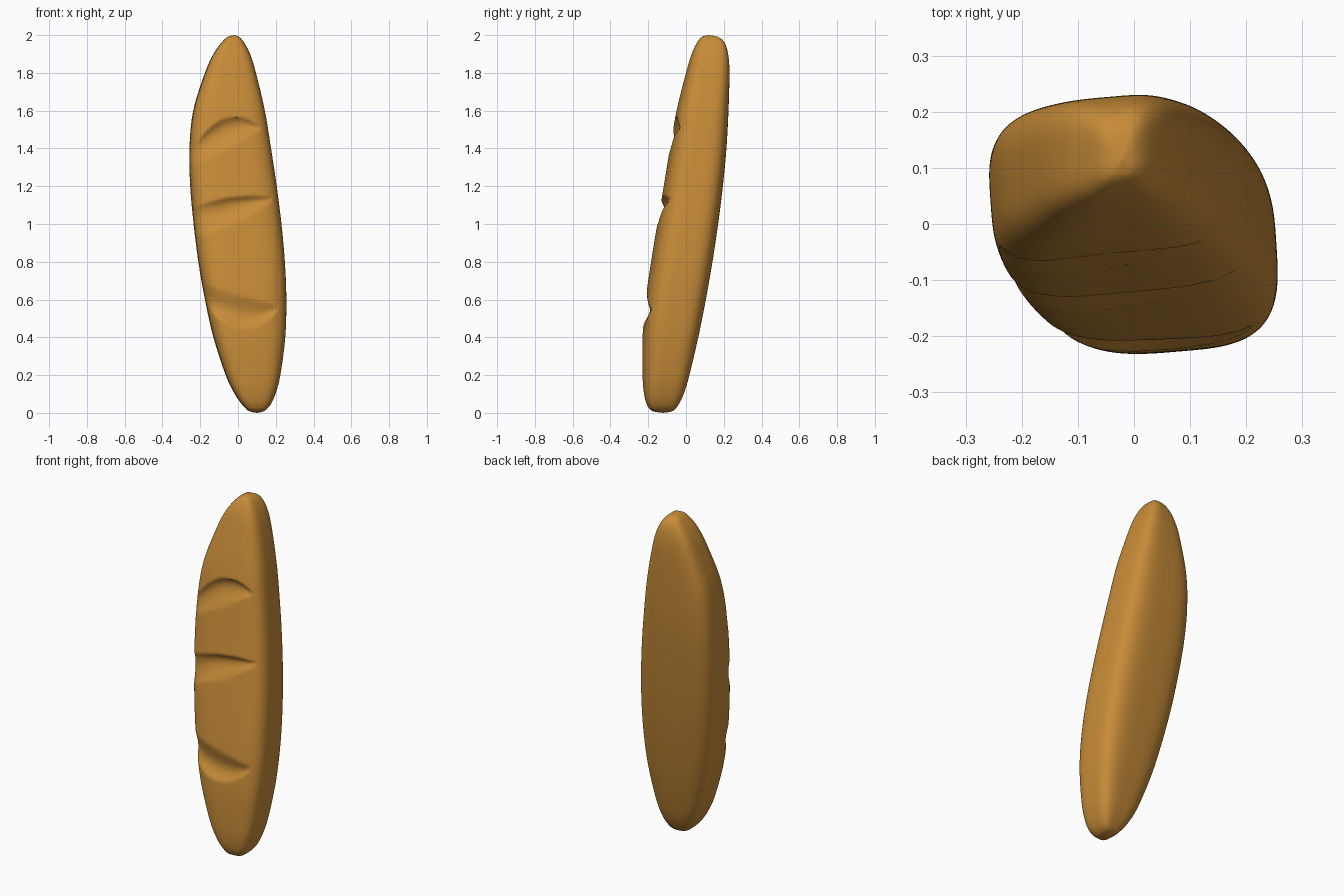
import bpy, bmesh, math
from mathutils import Vector

SIDES = 128       # points around each cross-section
STEPS = 18        # rings between two profile rows
TURN = math.radians(4)
ROUNDING = .56    # lower is boxier

cube = bpy.data.objects.get("Cube")
if cube:
    bpy.data.objects.remove(cube, do_unlink=True)

crust = bpy.data.materials.new("golden crust")
crust.use_nodes = True
colour = (.57, .26, .04, 1)
crust.diffuse_color = colour
crust.node_tree.nodes["Principled BSDF"].inputs["Base Color"].default_value = colour

# Leaning loaf outline: height, right side, left side, front, back
OUTLINE = [
    (0, .1, .1, -.12, -.12),
    (.01, .058, .138, -.178, -.07),
    (.04, .025, .17, -.205, -.042),
    (.1, -.017, .198, -.222, -.012),
    (.2, -.065, .224, -.23, .018),
    (.4, -.13, .25, -.23, .065),
    (.6, -.175, .256, -.213, .105),
    (.8, -.21, .248, -.185, .14),
    (1, -.235, .23, -.152, .17),
    (1.2, -.253, .205, -.118, .195),
    (1.4, -.257, .175, -.085, .214),
    (1.6, -.237, .142, -.05, .225),
    (1.8, -.175, .095, 0, .23),
    (1.9, -.13, .064, .03, .223),
    (1.96, -.087, .033, .058, .204),
    (1.99, -.055, .007, .083, .17),
    (2, -.02, -.02, .115, .115),
]

# Slashes: x range, upper and lower edge heights at start, middle, tip, and skew
SLASHES = [
    ((-.24, .12), (1.4, 1.56, 1.51), (1.3, 1.4, 1.5), .75),
    ((-.25, .18), (1.08, 1.14, 1.14), (.92, 1, 1.12), .75),
    ((-.2, .21), (.69, .63, .57), (.6, .45, .54), 1.3),
]
DEPTH = .03


def spline(p, q, r, s, t):
    """Smooth passage from q to r."""
    return q + (r - p) * t / 2 + (p * 2 - q * 5 + r * 4 - s) * t**2 / 2 \
        + (q * 3 - p - r * 3 + s) * t**3 / 2


def profile_rows():
    rows = [Vector(r) for r in OUTLINE]
    last = len(rows) - 1
    for i in range(last):
        for k in range(STEPS):
            yield spline(rows[max(i - 1, 0)], rows[i], rows[i + 1],
                         rows[min(i + 2, last)], k / STEPS)
    yield rows[last]


def unit_section():
    """Turned rounded box, scaled to span -1 to 1 both ways."""
    pts = []
    for i in range(SIDES):
        a = math.tau * i / SIDES
        c, s = math.cos(a), math.sin(a)
        u = .235 * math.copysign(abs(c) ** ROUNDING, c)
        v = .155 * math.copysign(abs(s) ** ROUNDING, s)
        pts.append((u * math.cos(TURN) - v * math.sin(TURN),
                    u * math.sin(TURN) + v * math.cos(TURN)))
    w = max(p[0] for p in pts)
    d = max(p[1] for p in pts)
    return [(x / w, y / d) for x, y in pts]


def arc(ends, s):
    """Parabola through three evenly spaced heights."""
    a, b, c = ends
    return a * (1 - s) * (1 - 2 * s) + 4 * b * s * (1 - s) + c * s * (2 * s - 1)


def slash_depth(x, z):
    for (x0, x1), upper, lower, skew in SLASHES:
        s = (x - x0) / (x1 - x0)
        if not 0 < s < 1:
            continue
        top, bottom = arc(upper, s), arc(lower, s)
        t = (top - z) / (top - bottom)
        if 0 < t < 1:
            return DEPTH * math.sin(math.pi * t ** skew) * math.sin(math.pi * s) ** .6
    return 0


# Loaf body with slashes pressed into the front crust
section = unit_section()
bm = bmesh.new()
rings = []
for z, x0, x1, y0, y1 in profile_rows():
    ring = []
    for px, py in section:
        x = (x0 + x1) / 2 + (x1 - x0) / 2 * px
        y = (y0 + y1) / 2 + (y1 - y0) / 2 * py
        if py < 0:
            y += slash_depth(x, z) * min(1, -py * 1.3)
        ring.append(bm.verts.new((x, y, z)))
    rings.append(ring)
for low, high in zip(rings, rings[1:]):
    for i in range(SIDES):
        j = (i + 1) % SIDES
        bm.faces.new((low[i], low[j], high[j], high[i]))

# Close the pointed ends
bmesh.ops.remove_doubles(bm, verts=bm.verts, dist=.0001)
bmesh.ops.recalc_face_normals(bm, faces=bm.faces)
mesh = bpy.data.meshes.new("bread_loaf")
bm.to_mesh(mesh)
bm.free()
mesh.materials.append(crust)
loaf = bpy.data.objects.new("bread_loaf", mesh)
bpy.context.collection.objects.link(loaf)
bpy.context.view_layer.objects.active = loaf
loaf.select_set(True)
bpy.ops.object.shade_smooth_by_angle(angle=math.radians(50))
